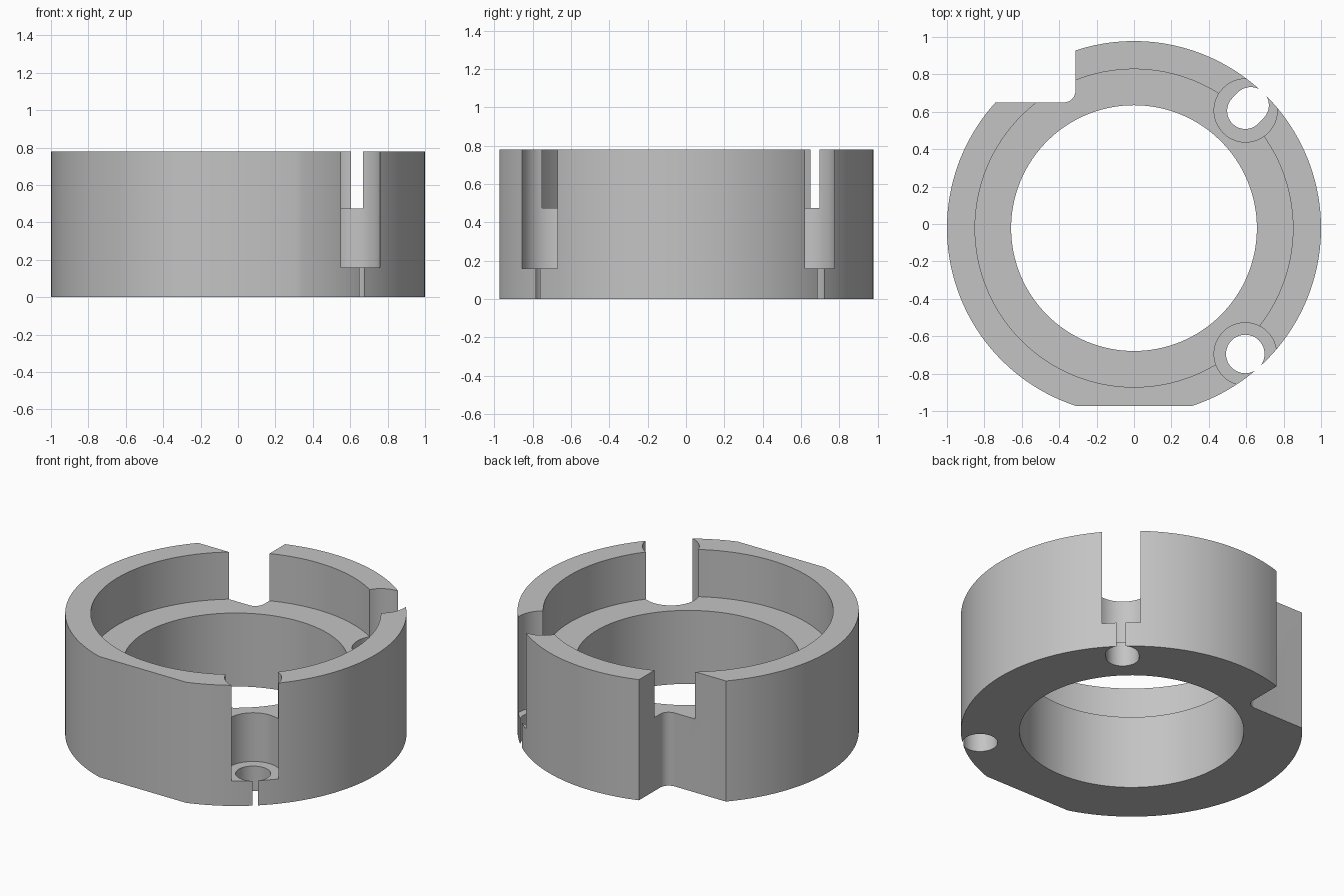
import bpy
import math

if "Cube" in bpy.data.objects:
    bpy.data.objects.remove(bpy.data.objects["Cube"])

HEIGHT = 0.78
LEDGE = 0.475      # floor of the wide recess
SEAT = 0.16        # floor of the screw pockets
AXIS_Y = -0.022    # ring axis

grey = bpy.data.materials.new("grey_metal")
grey.use_nodes = True
colour = (0.55, 0.55, 0.55, 1)
grey.diffuse_color = colour
grey.node_tree.nodes["Principled BSDF"].inputs["Base Color"].default_value = colour


def arc(cx, cy, r, start, end, steps):
    """Points along an arc, angles in degrees."""
    angles = [math.radians(start + (end - start) * i / steps) for i in range(steps + 1)]
    return [(cx + r * math.cos(a), cy + r * math.sin(a)) for a in angles]


def circle(cx, cy, r, steps):
    return arc(cx, cy, r, 0, 360, steps)[:-1]


def prism(name, outline, z0, z1):
    """Counter-clockwise outline extruded from z0 to z1."""
    n = len(outline)
    verts = [(x, y, z) for z in (z0, z1) for x, y in outline]
    faces = [tuple(reversed(range(n))), tuple(range(n, 2 * n))]
    faces += [(i, (i + 1) % n, n + (i + 1) % n, n + i) for i in range(n)]
    mesh = bpy.data.meshes.new(name)
    mesh.from_pydata(verts, [], faces)
    mesh.materials.append(grey)
    obj = bpy.data.objects.new(name, mesh)
    bpy.context.collection.objects.link(obj)
    return obj


def cut(body, outline, z0, z1):
    """Subtract a prism from the body and discard the cutter."""
    cutter = prism("cutter", outline, z0, z1)
    cutter.hide_render = True
    mod = body.modifiers.new("cut", "BOOLEAN")
    mod.operation = "DIFFERENCE"
    mod.solver = "EXACT"
    mod.object = cutter
    bpy.context.view_layer.objects.active = body
    bpy.ops.object.modifier_apply(modifier=mod.name)
    bpy.data.objects.remove(cutter)


# Outer body with a flat across the front
half = math.degrees(math.asin(0.31))
ring = prism("clamp_ring", arc(0, AXIS_Y, 1, half - 90, 270 - half, 160), 0, HEIGHT)

# Through bore and wide upper recess
TOP = HEIGHT + 0.1
cut(ring, circle(0, AXIS_Y, 0.657, 128), -0.1, TOP)
cut(ring, circle(0, AXIS_Y, 0.85, 128), LEDGE, TOP)

# Corner notch at the back with a rounded inner corner
notch = [(-1.2, 0.65)] + arc(-0.375, 0.712, 0.062, -90, 0, 8) + [(-0.313, 1.2), (-1.2, 1.2)]
cut(ring, notch, -0.1, TOP)

# Screw pockets breaking through the outer wall
cut(ring, circle(0.595, -0.695, 0.167, 48), SEAT, TOP)
cut(ring, circle(0.597, 0.607, 0.169, 48), SEAT, TOP)

# Front screw hole, just breaking through the wall
cut(ring, circle(0.595, -0.695, 0.103, 48), -0.1, SEAT + 0.05)

# Back screw hole, lengthened outwards
lean = math.degrees(math.atan2(0.657, 0.624))
slot = arc(0.624, 0.635, 0.097, lean - 90, lean + 90, 24)
slot += arc(0.595, 0.605, 0.097, lean + 90, lean + 270, 24)
cut(ring, slot, -0.1, SEAT + 0.05)

# Smooth walls, sharp rims
bpy.ops.object.select_all(action="DESELECT")
ring.select_set(True)
bpy.context.view_layer.objects.active = ring
bpy.ops.object.shade_smooth_by_angle(angle=math.radians(25))
